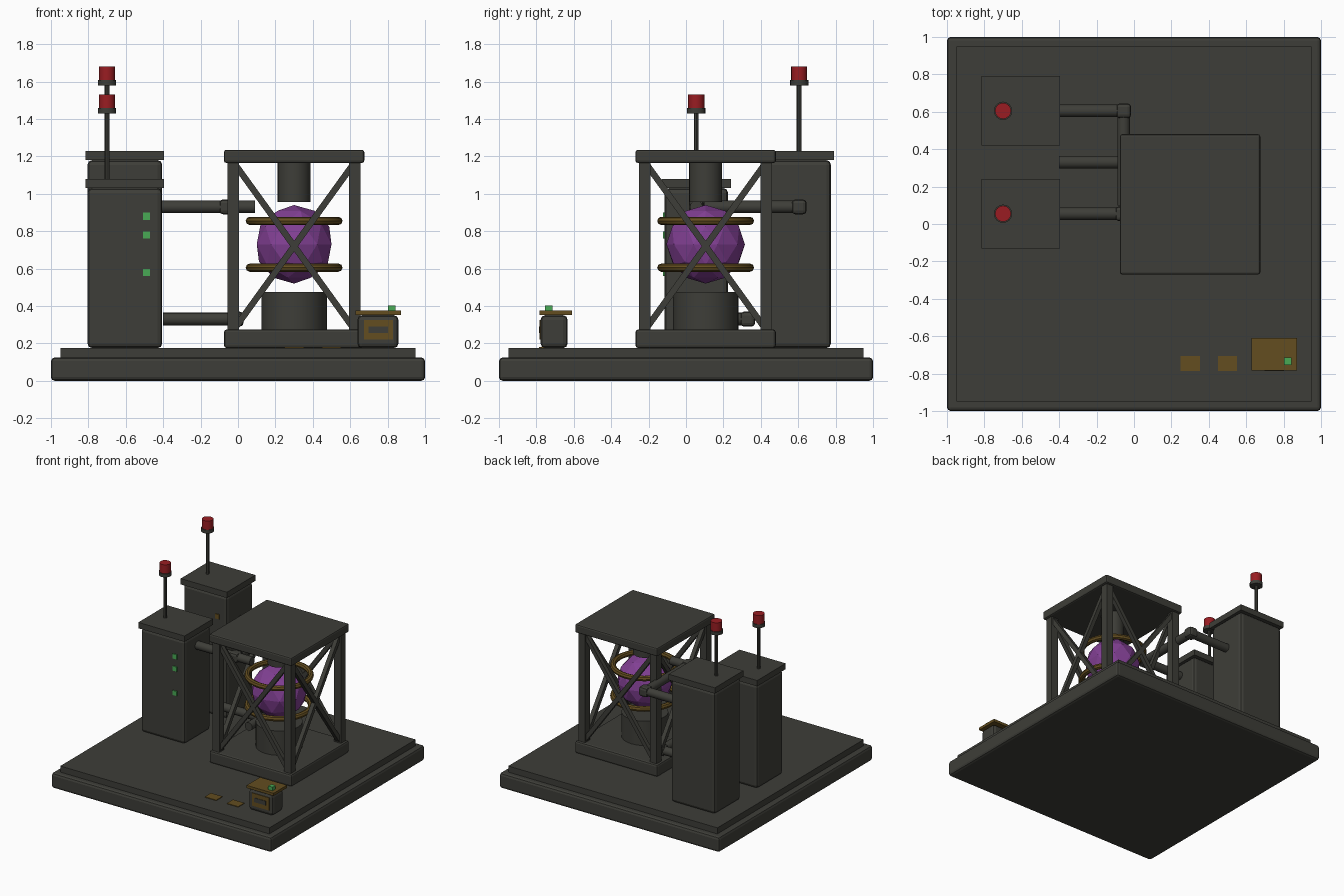
import bpy, math
from mathutils import Vector

cube = bpy.data.objects.get("Cube")
if cube:
    bpy.data.objects.remove(cube, do_unlink=True)


def material(name, rgb):
    m = bpy.data.materials.new(name)
    m.use_nodes = True
    m.diffuse_color = (*rgb, 1)
    m.node_tree.nodes["Principled BSDF"].inputs["Base Color"].default_value = (*rgb, 1)
    return m


GREY = material("dark grey metal", (0.048, 0.048, 0.04))
BRONZE = material("bronze", (0.125, 0.075, 0.014))
PURPLE = material("purple crystal", (0.22, 0.05, 0.29))
RED = material("red lamp", (0.32, 0.012, 0.016))
GREEN = material("green light", (0.065, 0.4, 0.09))


def finish(name, mat, smooth=False):
    ob = bpy.context.object
    ob.name = name
    ob.data.materials.append(mat)
    if smooth:
        bpy.ops.object.shade_smooth_by_angle(angle=math.radians(40))
    return ob


def box(name, center, size, mat=GREY, bevel=0):
    bpy.ops.mesh.primitive_cube_add(size=1, location=center)
    ob = finish(name, mat)
    ob.scale = size
    bpy.ops.object.transform_apply(location=False, rotation=False, scale=True)
    if bevel:
        mod = ob.modifiers.new("Bevel", "BEVEL")
        mod.width, mod.segments = bevel, 2
    return ob


def rod(name, start, end, radius, mat=GREY, sides=16):
    a, b = Vector(start), Vector(end)
    bpy.ops.mesh.primitive_cylinder_add(vertices=sides, radius=radius, depth=(b - a).length,
                                        location=(a + b) / 2)
    ob = finish(name, mat, True)
    ob.rotation_euler = (b - a).to_track_quat("Z", "Y").to_euler()
    return ob


def beam(name, start, end, width):
    a, b = Vector(start), Vector(end)
    ob = box(name, (a + b) / 2, (width, width, (b - a).length))
    ob.rotation_euler = (b - a).to_track_quat("Z", "Y").to_euler()
    return ob


# Stepped base
box("base_slab", (0, 0, 0.0625), (2, 2, 0.125), bevel=0.02)
box("base_deck", (0, 0, 0.15), (1.9, 1.9, 0.05))

# Two cabinets, each with a lid and a beacon
for label, y, top in (("front", 0.055, 1.03), ("rear", 0.605, 1.18)):
    box(label + "_cabinet", (-0.605, y, (0.175 + top) / 2), (0.4, 0.34, top - 0.175), bevel=0.025)
    box(label + "_cabinet_lid", (-0.605, y, top + 0.024), (0.42, 0.37, 0.048))
    rod(label + "_beacon_pole", (-0.7, y, top + 0.04), (-0.7, y, top + 0.4), 0.013, sides=8)
    rod(label + "_beacon_collar", (-0.7, y, top + 0.4), (-0.7, y, top + 0.428), 0.049)
    rod(label + "_beacon_lamp", (-0.7, y, top + 0.428), (-0.7, y, top + 0.5), 0.043, RED)

# Indicator lights on the cabinet fronts
for z in (0.58, 0.78, 0.88):
    box("cabinet_light", (-0.49, -0.117, z), (0.038, 0.012, 0.038), GREEN)
box("rear_cabinet_light", (-0.49, 0.433, 1.0), (0.038, 0.012, 0.038), BRONZE)

# Pipes with thicker elbows at every bend
PIPES = {
    "front_pipe": [(-0.42, 0.055, 0.93), (-0.06, 0.055, 0.93), (0.09, 0.055, 0.93)],
    "rear_pipe": [(-0.42, 0.605, 0.93), (-0.055, 0.605, 0.93), (-0.055, 0.1, 0.93)],
    "lower_pipe": [(-0.4, 0.33, 0.33), (-0.01, 0.33, 0.33), (-0.01, 0.15, 0.33)],
}
for name, path in PIPES.items():
    for a, b in zip(path, path[1:]):
        rod(name, a, b, 0.034)
    box(name + "_elbow", path[1], (0.08, 0.08, 0.08), bevel=0.02)

# Cage: two plates, four posts and crossed braces on every side
CX, CY, H = 0.3, 0.105, 0.325
LOW, HIGH = 0.27, 1.17
box("cage_floor", (CX, CY, 0.225), (0.75, 0.75, 0.1), bevel=0.015)
box("cage_roof", (CX, CY, 1.2), (0.75, 0.75, 0.07), bevel=0.012)
corners = [(CX - H, CY - H), (CX + H, CY - H), (CX + H, CY + H), (CX - H, CY + H)]
for i, (x, y) in enumerate(corners):
    nx, ny = corners[(i + 1) % 4]
    box("cage_post", (x, y, (LOW + HIGH) / 2), (0.062, 0.062, HIGH - LOW))
    beam("cage_brace", (x, y, LOW), (nx, ny, HIGH), 0.034)
    beam("cage_brace", (x, y, HIGH), (nx, ny, LOW), 0.034)

# Core: pedestal, faceted crystal, upper piston and rings
rod("core_pedestal", (CX, CY, LOW), (CX, CY, 0.475), 0.175, sides=24)
rod("core_piston", (CX, CY, 0.955), (CX, CY, HIGH), 0.088, sides=24)
bpy.ops.mesh.primitive_ico_sphere_add(subdivisions=2, radius=0.21, location=(CX, CY, 0.73))
finish("core_crystal", PURPLE)
for z in (0.605, 0.855):
    bpy.ops.mesh.primitive_torus_add(major_radius=0.237, minor_radius=0.022, major_segments=32,
                                     minor_segments=8, location=(CX, CY, z))
    finish("core_ring", BRONZE, True)

# Control console
box("console_body", (0.748, -0.705, 0.263), (0.22, 0.145, 0.176), bevel=0.025)
box("console_top", (0.75, -0.697, 0.364), (0.245, 0.175, 0.022), BRONZE)
box("console_button", (0.822, -0.733, 0.389), (0.04, 0.04, 0.03), GREEN)
box("console_panel", (0.752, -0.779, 0.273), (0.155, 0.008, 0.105), BRONZE)
box("console_screen", (0.75, -0.784, 0.274), (0.105, 0.006, 0.035))

# Floor markings
for x in (0.3, 0.5):
    box("floor_marking", (x, -0.745, 0.177), (0.104, 0.08, 0.006), BRONZE)
